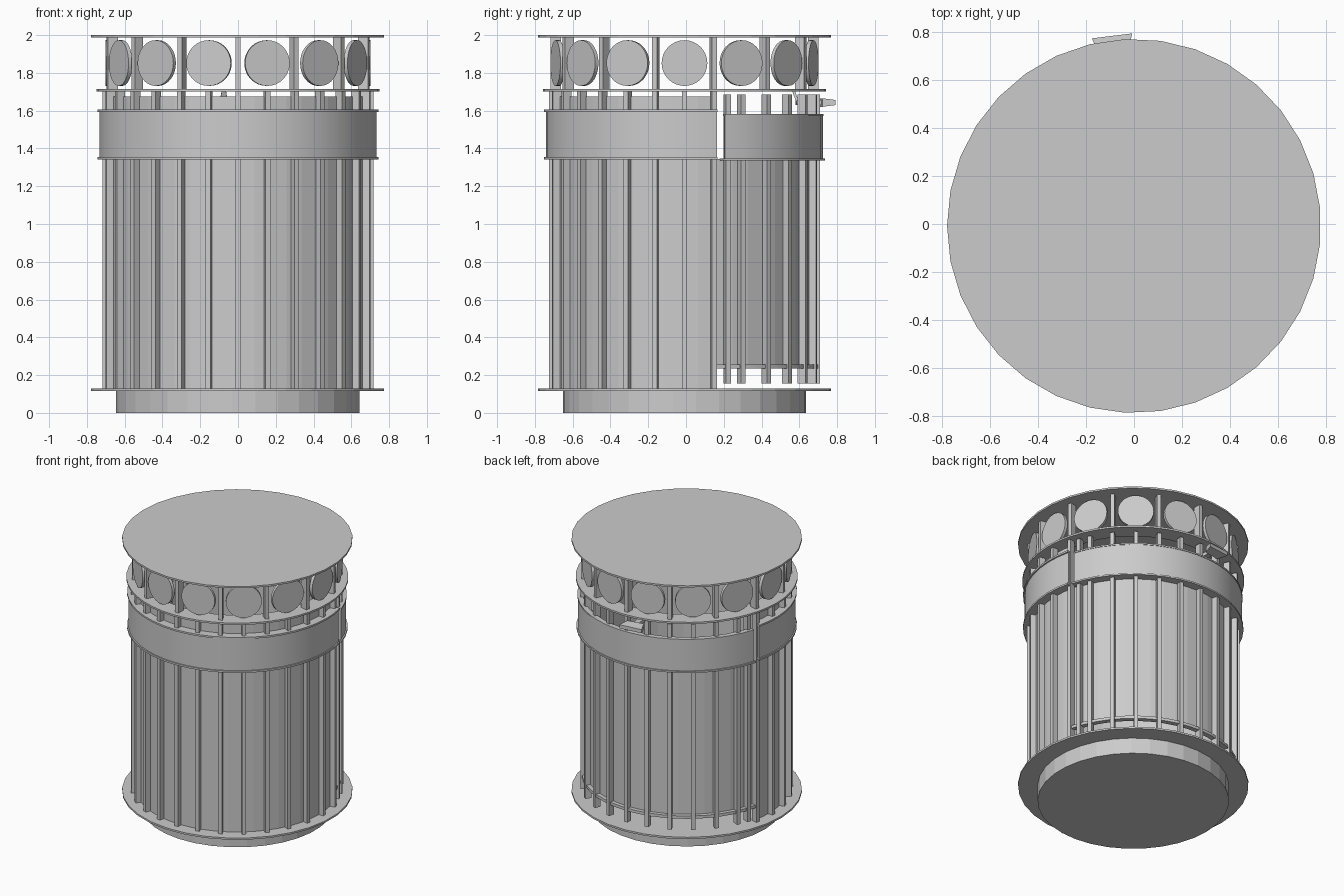
import bpy, bmesh, math
from mathutils import Matrix, Vector

if "Cube" in bpy.data.objects:
    bpy.data.objects.remove(bpy.data.objects["Cube"])

CY = -0.008          # centre of the round body
COUNT = 28           # slats around the body
STEP = 360 / COUNT

grey = bpy.data.materials.new("painted grey metal")
grey.use_nodes = True
grey.diffuse_color = (0.6, 0.6, 0.6, 1)
grey.node_tree.nodes["Principled BSDF"].inputs["Base Color"].default_value = (0.6, 0.6, 0.6, 1)


def finish(name, bm, smooth=False):
    bmesh.ops.recalc_face_normals(bm, faces=bm.faces)
    mesh = bpy.data.meshes.new(name)
    bm.to_mesh(mesh)
    bm.free()
    mesh.materials.append(grey)
    obj = bpy.data.objects.new(name, mesh)
    obj.location.y = CY
    bpy.context.collection.objects.link(obj)
    if smooth:
        bpy.ops.object.select_all(action="DESELECT")
        obj.select_set(True)
        bpy.context.view_layer.objects.active = obj
        bpy.ops.object.shade_smooth_by_angle(angle=math.radians(30))
    return obj


def drum(name, radius, z0, z1, sides=33):
    """Closed round plate with a corner pointing to -x."""
    bm = bmesh.new()
    place = Matrix.Translation((0, 0, (z0 + z1) / 2)) @ Matrix.Rotation(math.pi, 4, "Z")
    bmesh.ops.create_cone(bm, cap_ends=True, segments=sides, radius1=radius,
                          radius2=radius, depth=z1 - z0, matrix=place @ Matrix.Rotation(0, 4, "Z"))
    # turn so that one corner lies on -x
    first = max(bm.verts, key=lambda v: -v.co.x)
    turn = math.pi - math.atan2(first.co.y, first.co.x)
    bmesh.ops.rotate(bm, verts=bm.verts, matrix=Matrix.Rotation(turn, 3, "Z"))
    return finish(name, bm)


def arc(name, r0, r1, z0, z1, a0=0, a1=360, smooth=False):
    """Curved strip of rectangular section from angle a0 to a1."""
    bm = bmesh.new()
    full = a1 - a0 >= 360
    n = max(2, round((a1 - a0) / 7.5))
    rows = []
    for i in range(n if full else n + 1):
        a = math.radians(a0 + (a1 - a0) * i / n)
        rows.append([bm.verts.new((r * math.cos(a), r * math.sin(a), z))
                     for r, z in ((r0, z0), (r1, z0), (r1, z1), (r0, z1))])
    for i in range(n):
        p, q = rows[i], rows[(i + 1) % len(rows)]
        for k in range(4):
            m = (k + 1) % 4
            bm.faces.new((p[k], q[k], q[m], p[m]))
    if not full:
        bm.faces.new(rows[0])
        bm.faces.new(rows[-1])
    return finish(name, bm, smooth)


def bars(name, angles, r0, r1, z0, z1, width):
    """Upright bars set around the centre at the given angles."""
    bm = bmesh.new()
    for a in angles:
        m = (Matrix.Rotation(math.radians(a), 4, "Z")
             @ Matrix.Translation(((r0 + r1) / 2, 0, (z0 + z1) / 2))
             @ Matrix.Diagonal((r1 - r0, width, z1 - z0, 1)))
        bmesh.ops.create_cube(bm, size=1, matrix=m)
    return finish(name, bm)


# Base, floor plate and lid
drum("base", 0.645, 0, 0.118)
drum("floor_plate", 0.777, 0.117, 0.13)
drum("lid", 0.777, 1.987, 2.0)

# Fixed body: inner wall, slats, band and rings
FRONT = (166.5, 373.5)
arc("body_wall", 0.672, 0.68, 0.13, 1.675, *FRONT)
body_angles = [-90 + STEP * i for i in range(-8, 9)]
body_angles = [a for a in body_angles if 166.5 < a + 360 < 373.5]
bars("body_slats", body_angles, 0.672, 0.717, 0.13, 1.703, 0.028)
arc("body_band", 0.718, 0.734, 1.352, 1.592, *FRONT, smooth=True)
arc("body_band_top_ring", 0.675, 0.743, 1.593, 1.606, *FRONT, smooth=True)
arc("body_band_bottom_ring", 0.675, 0.743, 1.342, 1.355, *FRONT, smooth=True)

# Rear door: wall, slats, band, rings and foot rail
DOOR = (17, 163)
arc("door_wall", 0.672, 0.68, 0.235, 1.345, 14.5, 165.5)
door_angles = [90 + STEP * i for i in range(-5, 6)] + [19, 161]
bars("door_slats", door_angles, 0.672, 0.717, 0.155, 1.685, 0.028)
arc("door_band", 0.718, 0.734, 1.345, 1.578, *DOOR, smooth=True)
arc("door_band_top_ring", 0.70, 0.738, 1.572, 1.583, *DOOR, smooth=True)
arc("door_band_bottom_ring", 0.675, 0.743, 1.335, 1.347, 16, 164, smooth=True)
arc("door_foot_rail", 0.68, 0.708, 0.235, 0.256, 14, 166, smooth=True)

# Upper ring, posts and round plates under the lid
arc("upper_ring", 0.62, 0.748, 1.702, 1.715, smooth=True)
bars("lid_posts", [-90 + 2 * STEP * i for i in range(14)], 0.655, 0.71, 1.71, 1.99, 0.028)
bm = bmesh.new()
for i in range(14):
    m = (Matrix.Rotation(math.radians(-90 + STEP * (2 * i + 1)), 4, "Z")
         @ Matrix.Translation((0.69, 0, 1.852)) @ Matrix.Rotation(math.pi / 2, 4, "Y"))
    bmesh.ops.create_cone(bm, cap_ends=True, segments=32, radius1=0.121,
                          radius2=0.121, depth=0.022, matrix=m)
finish("round_plates", bm, smooth=True)

# Door latch: wide tapered grip with a short neck and an upright tongue
TILT = Matrix.Rotation(math.radians(7), 4, "Z")
bm = bmesh.new()
m = Matrix.Translation((-0.087, 0.755, 1.643)) @ TILT @ Matrix.Diagonal((0.17, 0.07, 0.045, 1))
grip = bmesh.ops.create_cube(bm, size=1, matrix=m)["verts"]
for v in grip:
    if v.co.y > 0.755:
        v.co.z = 1.643 + (v.co.z - 1.643) * 0.6
    else:
        v.co.x = -0.087 + (v.co.x + 0.087) * 0.7
finish("latch_grip", bm)
bm = bmesh.new()
m = Matrix.Translation((-0.075, 0.665, 1.643)) @ TILT @ Matrix.Diagonal((0.04, 0.15, 0.025, 1))
bmesh.ops.create_cube(bm, size=1, matrix=m)
finish("latch_neck", bm)
bm = bmesh.new()
m = (Matrix.Translation((-0.075, 0.59, 1.67)) @ Matrix.Rotation(math.radians(20), 4, "X")
     @ Matrix.Diagonal((0.05, 0.014, 0.09, 1)))
tongue = bmesh.ops.create_cube(bm, size=1, matrix=m)["verts"]
for v in tongue:
    if v.co.z > 1.67:
        v.co.x = -0.075 + (v.co.x + 0.075) * 0.4
finish("latch_tongue", bm)
